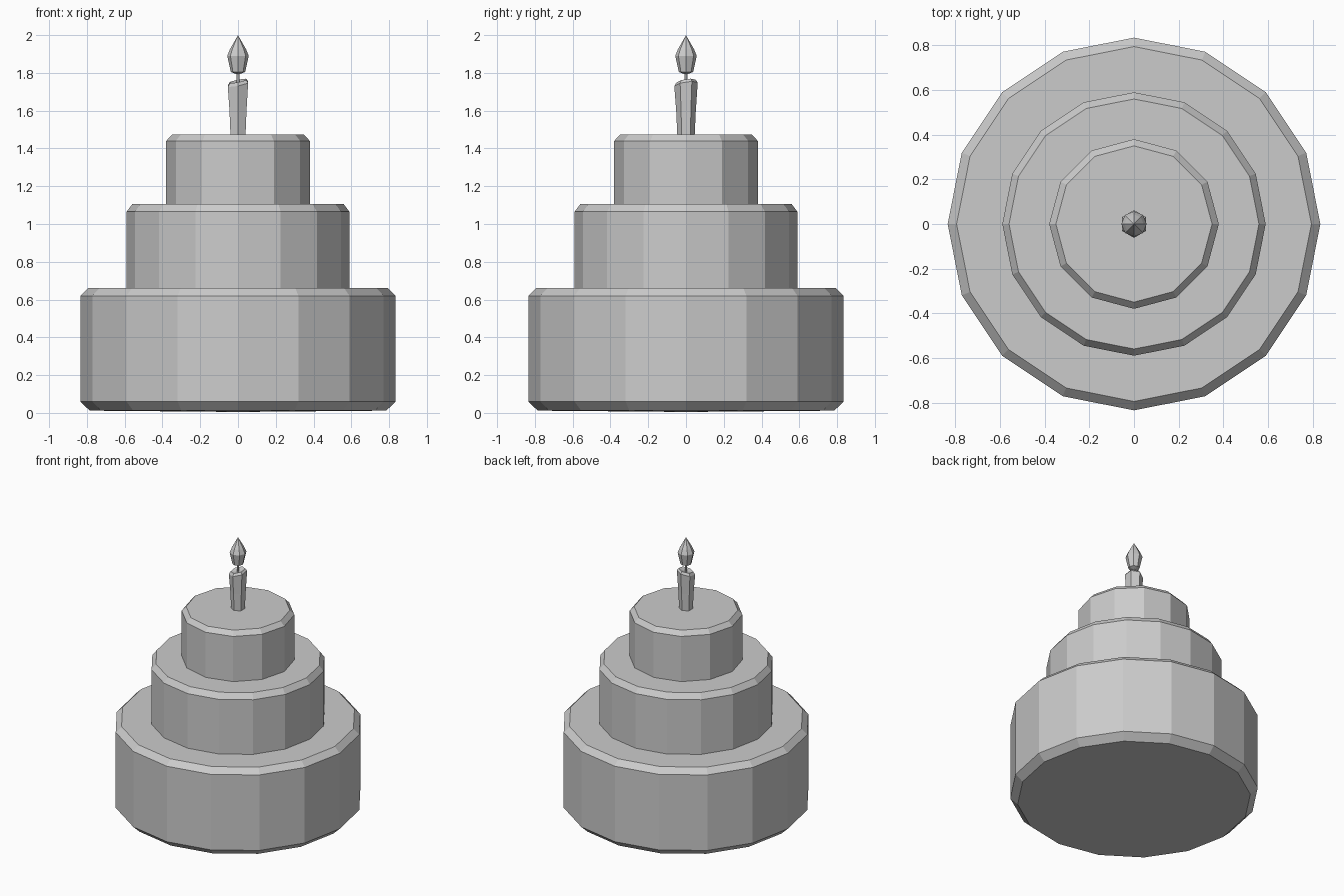
import bpy, bmesh
from math import sin, cos, pi

if "Cube" in bpy.data.objects:
    bpy.data.objects.remove(bpy.data.objects["Cube"])


def lathe(name, profile, sides, start=0.0, tilt=(0, 0)):
    """Spin (radius, z) points into a faceted solid; tilt slants the last outer rings."""
    bm = bmesh.new()
    top = max(z for r, z in profile)
    rings = []
    for r, z in profile:
        if r == 0:
            rings.append([bm.verts.new((0, 0, z))])
            continue
        ring = []
        for i in range(sides):
            a = start + 2 * pi * i / sides
            x, y = r * cos(a), r * sin(a)
            dz = tilt[0] * x + tilt[1] * y if z > top - 0.05 else 0
            ring.append(bm.verts.new((x, y, z + dz)))
        rings.append(ring)
    for lo, hi in zip(rings, rings[1:]):
        for i in range(sides):
            j = (i + 1) % sides
            if len(lo) == 1:
                bm.faces.new((lo[0], hi[j], hi[i]))
            elif len(hi) == 1:
                bm.faces.new((lo[i], lo[j], hi[0]))
            else:
                bm.faces.new((lo[i], lo[j], hi[j], hi[i]))
    mesh = bpy.data.meshes.new(name)
    bm.to_mesh(mesh)
    bm.free()
    obj = bpy.data.objects.new(name, mesh)
    bpy.context.collection.objects.link(obj)
    return obj


# Three stacked tiers with chamfered rims
lathe("bottom_tier", [(0, 0.005), (0.785, 0.012), (0.835, 0.06), (0.835, 0.62),
                      (0.795, 0.66), (0, 0.66)], 16)
lathe("middle_tier", [(0.59, 0.66), (0.59, 1.065), (0.56, 1.105), (0, 1.105)], 16)
lathe("top_tier", [(0.38, 1.105), (0.38, 1.44), (0.35, 1.473), (0, 1.473)], 12)

# Candle flaring toward a slanted top
lathe("candle", [(0.046, 1.47), (0.052, 1.6), (0.062, 1.74), (0.05, 1.757),
                 (0, 1.745)], 6, pi / 2, (0.2, 0.15))

# Wick and flame
lathe("wick", [(0.009, 1.74), (0.009, 1.81)], 6)
lathe("flame", [(0, 1.79), (0.038, 1.805), (0.057, 1.89), (0.043, 1.925), (0, 2.0)], 8)
